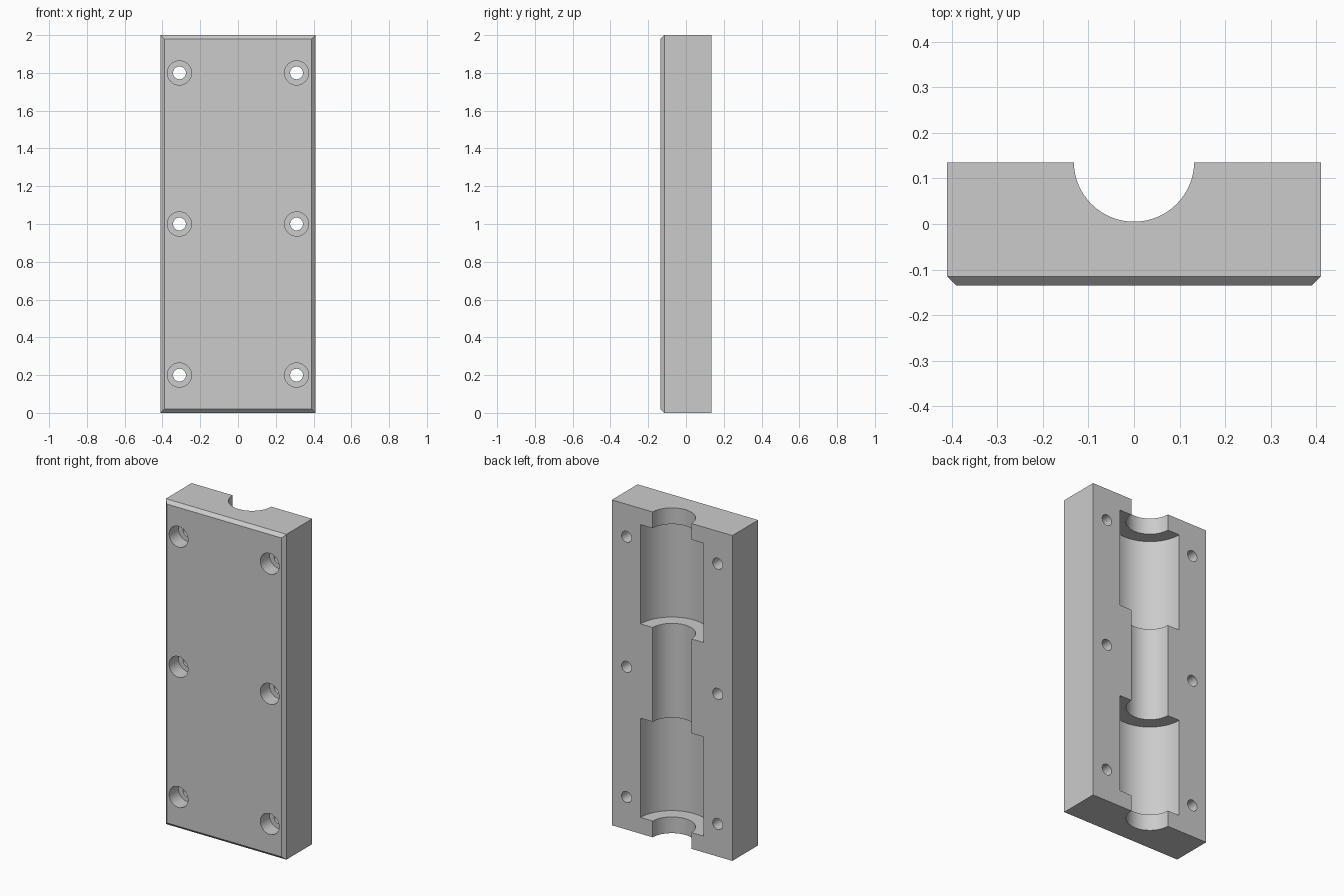
import bpy
import bmesh
from math import radians
from mathutils import Matrix, Vector

cube = bpy.data.objects.get("Cube")
if cube:
    bpy.data.objects.remove(cube, do_unlink=True)

WIDTH, DEPTH, HEIGHT = 0.82, 0.27, 2.0
CHAMFER = 0.02
FRONT, BACK = -DEPTH / 2, DEPTH / 2
AXIS_Y = 0.137          # centre line of the barrel channel

grey = bpy.data.materials.new("plain grey")
grey.use_nodes = True
grey.diffuse_color = (0.6, 0.6, 0.6, 1)
grey.node_tree.nodes["Principled BSDF"].inputs["Base Color"].default_value = (0.6, 0.6, 0.6, 1)


def make_object(name, bm):
    mesh = bpy.data.meshes.new(name)
    bm.to_mesh(mesh)
    bm.free()
    obj = bpy.data.objects.new(name, mesh)
    mesh.materials.append(grey)
    bpy.context.collection.objects.link(obj)
    return obj


def add_cylinder(bm, radius, start, end, sides):
    """Closed cylinder between two points."""
    start, end = Vector(start), Vector(end)
    axis = end - start
    turn = axis.to_track_quat('Z', 'Y').to_matrix().to_4x4()
    bmesh.ops.create_cone(bm, cap_ends=True, segments=sides, radius1=radius,
                          radius2=radius, depth=axis.length,
                          matrix=Matrix.Translation((start + end) / 2) @ turn)


# Plate with a chamfer around its front face
bm = bmesh.new()
bmesh.ops.create_cube(bm, size=1, matrix=Matrix.Translation((0, 0, HEIGHT / 2))
                      @ Matrix.Diagonal((WIDTH, DEPTH, HEIGHT, 1)))
front_edges = [e for e in bm.edges if all(v.co.y < 0 for v in e.verts)]
bmesh.ops.bevel(bm, geom=front_edges, offset=CHAMFER, segments=1, affect='EDGES')
plate = make_object("hinge_mould_plate", bm)

# Narrow channel along the whole back
cutters = []
bm = bmesh.new()
add_cylinder(bm, 0.132, (0, AXIS_Y, -0.1), (0, AXIS_Y, HEIGHT + 0.1), 64)
cutters.append(make_object("channel_cutter", bm))

# Two wider round pockets
bm = bmesh.new()
for low, high in ((0.1, 0.71), (1.29, 1.9)):
    add_cylinder(bm, 0.215, (0, AXIS_Y, low), (0, AXIS_Y, high), 64)
cutters.append(make_object("pocket_cutter", bm))

# Six screw holes, each with a counterbore on the front
bores, holes = bmesh.new(), bmesh.new()
for x in (-0.31, 0.31):
    for z in (0.2, 1.0, 1.8):
        add_cylinder(bores, 0.064, (x, FRONT - 0.1, z), (x, FRONT + 0.09, z), 32)
        add_cylinder(holes, 0.034, (x, FRONT - 0.1, z), (x, BACK + 0.1, z), 32)
cutters.append(make_object("counterbore_cutter", bores))
cutters.append(make_object("screw_hole_cutter", holes))

# Cut everything out of the plate
bpy.ops.object.select_all(action='DESELECT')
plate.select_set(True)
bpy.context.view_layer.objects.active = plate
for cutter in cutters:
    mod = plate.modifiers.new(cutter.name, 'BOOLEAN')
    mod.operation = 'DIFFERENCE'
    mod.solver = 'EXACT'
    mod.object = cutter
    bpy.ops.object.modifier_apply(modifier=mod.name)
    bpy.data.objects.remove(cutter, do_unlink=True)

bpy.ops.object.shade_smooth_by_angle(angle=radians(30))
